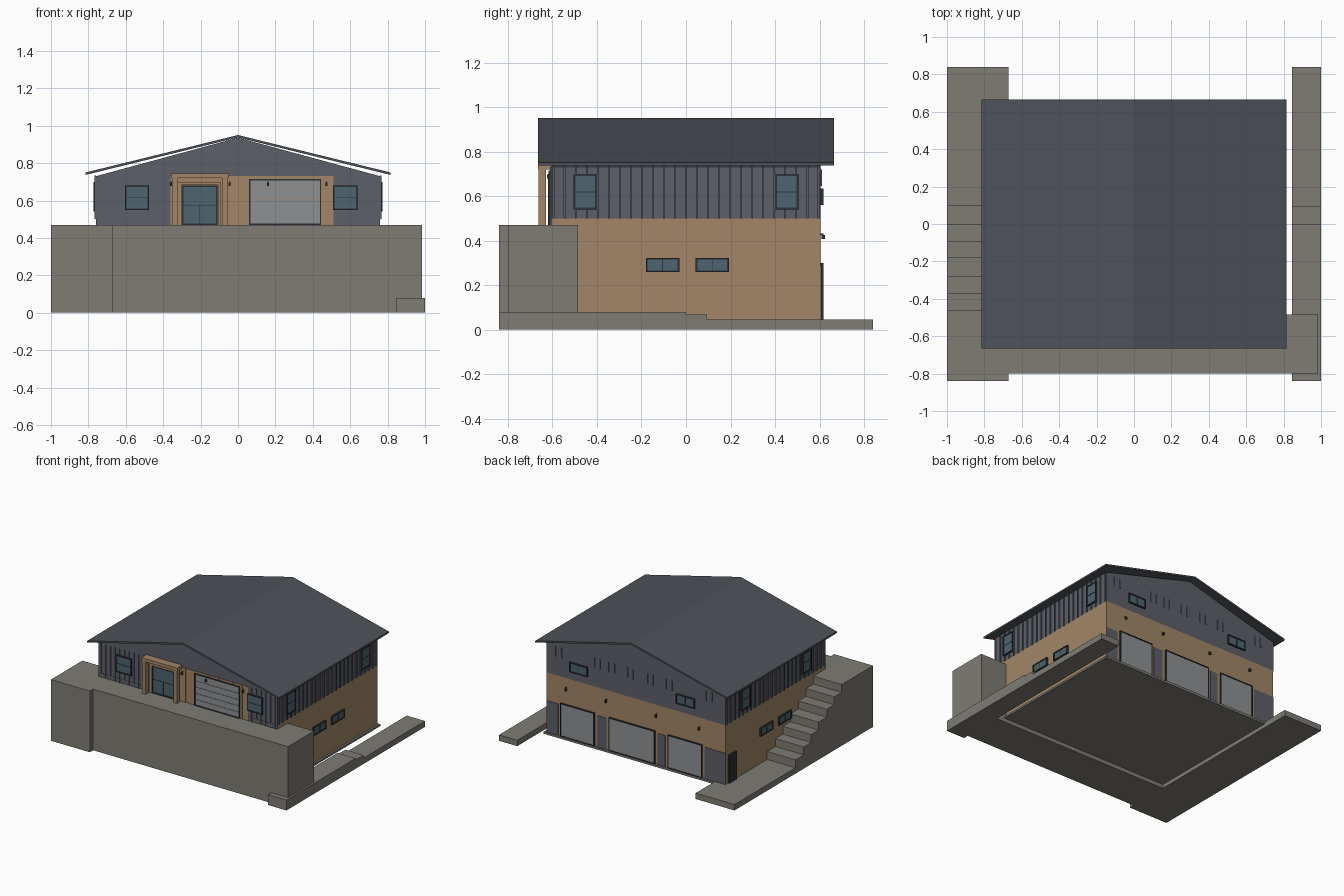
import bpy

if "Cube" in bpy.data.objects:
    bpy.data.objects.remove(bpy.data.objects["Cube"])

def mat(name, r, g, b):
    m = bpy.data.materials.new(name)
    m.diffuse_color = (r, g, b, 1)
    m.use_nodes = True
    m.node_tree.nodes["Principled BSDF"].inputs["Base Color"].default_value = m.diffuse_color
    return m

ROOF = mat("roof_metal", 0.075, 0.085, 0.10)
WALL = mat("grey_siding", 0.11, 0.115, 0.14)
TAN = mat("tan_siding", 0.36, 0.24, 0.135)
CONC = mat("concrete", 0.21, 0.20, 0.175)
GLASS = mat("glass", 0.075, 0.13, 0.16)
DOOR = mat("door_panel", 0.27, 0.28, 0.29)
DARK = mat("dark_trim", 0.025, 0.03, 0.035)

W, D = 0.76, 0.605          # half width and half depth of the walls

def boxes(name, parts):
    """One object from (x0, x1, y0, y1, z0, z1, material) boxes."""
    verts, faces, ids, mats = [], [], [], []
    for x0, x1, y0, y1, z0, z1, m in parts:
        n = len(verts)
        verts += [(x, y, z) for z in (z0, z1) for x, y in
                  ((x0, y0), (x1, y0), (x1, y1), (x0, y1))]
        if m not in mats:
            mats.append(m)
        for f in ((3, 2, 1, 0), (4, 5, 6, 7), (0, 1, 5, 4),
                  (1, 2, 6, 5), (2, 3, 7, 6), (3, 0, 4, 7)):
            faces.append([n + i for i in f])
            ids.append(mats.index(m))
    return make(name, verts, faces, mats, ids)

def make(name, verts, faces, mats, ids=None):
    me = bpy.data.meshes.new(name)
    me.from_pydata(verts, [], faces)
    for m in mats:
        me.materials.append(m)
    if ids:
        me.polygons.foreach_set("material_index", ids)
    ob = bpy.data.objects.new(name, me)
    bpy.context.collection.objects.link(ob)
    return ob

def prism(name, profile, axis, a, b, m):
    """Extrude a profile: axis 'y' takes (x, z) points, axis 'x' takes (y, z)."""
    n = len(profile)
    verts = [(p, t, z) if axis == 'y' else (t, p, z) for t in (a, b) for p, z in profile]
    faces = [list(range(n)), list(range(2 * n - 1, n - 1, -1))]
    faces += [[(i + 1) % n, i, i + n, (i + 1) % n + n] for i in range(n)]
    ob = make(name, verts, faces, [m])
    import bmesh
    bm = bmesh.new()
    bm.from_mesh(ob.data)
    bmesh.ops.recalc_face_normals(bm, faces=bm.faces)
    bm.to_mesh(ob.data)
    bm.free()
    return ob

def on(side, u0, u1, z0, z1, d0, d1, m):
    """Box on a wall: u along the wall, d outward from it."""
    if side == "front":
        return (u0, u1, -D - d1, -D - d0, z0, z1, m)
    if side == "back":
        return (u0, u1, D + d0, D + d1, z0, z1, m)
    if side == "right":
        return (W + d0, W + d1, u0, u1, z0, z1, m)
    return (-W - d1, -W - d0, u0, u1, z0, z1, m)

def frame(side, u0, u1, z0, z1, t, d, m):
    return [on(side, u0, u0 + t, z0, z1, 0, d, m), on(side, u1 - t, u1, z0, z1, 0, d, m),
            on(side, u0 + t, u1 - t, z1 - t, z1, 0, d, m),
            on(side, u0 + t, u1 - t, z0, z0 + t, 0, d, m)]

def window(name, side, u0, u1, z0, z1, upright=False):
    p = frame(side, u0, u1, z0, z1, 0.008, 0.013, DARK)
    p.append(on(side, u0 + .008, u1 - .008, z0 + .008, z1 - .008, 0, 0.009, GLASS))
    u, z = (u0 + u1) / 2, (z0 + z1) / 2
    if upright:
        p.append(on(side, u - .002, u + .002, z0 + .008, z1 - .008, 0, .011, DARK))
    else:
        p.append(on(side, u0 + .008, u1 - .008, z - .002, z + .002, 0, .011, DARK))
    boxes(name, p)

def garage_door(name, side, u0, u1, z0, z1, rows):
    p = frame(side, u0, u1, z0, z1, 0.007, 0.012, DARK)
    h = (z1 - z0 - .007) / rows
    for i in range(rows):
        p.append(on(side, u0 + .007, u1 - .007, z0 + h * i + .001, z0 + h * (i + 1) - .001,
                    0, .009, DOOR))
    boxes(name, p)

def lamp(name, side, u, z):
    boxes(name, [on(side, u - .006, u + .006, z - .012, z + .006, .005, .02, DARK),
                 on(side, u - .004, u + .004, z + .006, z + .012, 0, .012, DARK)])

# Site: retaining blocks, stairs, side path
boxes("front_retaining_block", [(-0.67, 0.985, -0.80, -0.485, 0, 0.47, CONC)])
steps = [-0.46, -0.37, -0.28, -0.18, -0.09, 0.0, 0.10]
prof, rise = [(-0.84, 0), (-0.84, 0.47)], (0.47 - 0.045) / 7
for i, y in enumerate(steps):
    prof += [(y, 0.47 - rise * i), (y, 0.47 - rise * (i + 1))]
prof += [(0.84, 0.045), (0.84, 0)]
prism("left_stairs", prof, 'x', -1, -0.67, CONC)
prism("right_path", [(-0.84, 0), (-0.84, 0.08), (0, 0.08), (0, 0.068), (0.095, 0.068),
                     (0.095, 0.045), (0.84, 0.045), (0.84, 0)], 'x', 0.845, 1, CONC)
boxes("floor_slab", [(-0.775, 0.775, -0.615, 0.62, 0.03, 0.045, CONC)])

# House body and roof
boxes("lower_storey", [(-W, W, -D, D, 0.045, 0.50, TAN)])
prism("upper_storey", [(-W, 0.50), (W, 0.50), (W, 0.73), (0, 0.936), (-W, 0.73)],
      'y', -D, D, WALL)
prism("roof", [(-0.815, 0.737), (0, 0.937), (0.815, 0.737), (0.815, 0.75),
               (0, 0.95), (-0.815, 0.75)], 'y', -0.665, 0.665, ROOF)

# Front cladding
boxes("front_siding", [on("front", -W, W, 0.46, 0.50, 0, .002, WALL),
                       on("front", -0.36, 0.51, 0.46, 0.73, 0, .004, TAN)])

# Battens
for side in ("left", "right"):
    n = 25
    boxes(side + "_battens", [on(side, u - .004, u + .004, 0.50, 0.735, 0, .007, WALL)
                              for u in [-0.595 + 1.19 * i / (n - 1) for i in range(n)]])
boxes("front_battens", [on("front", u - .003, u + .003, 0.47, 0.73, 0, .006,
                           TAN if -0.36 < u < 0.51 else WALL)
                        for u in [-0.74 + 0.04 * i for i in range(38)]])
boxes("back_battens", [on("back", u + s - .004, u + s + .004, 0.645, 0.72, 0, .006, WALL)
                       for u in (-0.62, -0.28, -0.12, 0.05, 0.21, 0.33, 0.66)
                       for s in (-0.025, 0.025)])

# Windows
window("front_window_left", "front", -0.605, -0.475, 0.55, 0.68)
window("front_window_right", "front", 0.508, 0.638, 0.55, 0.68)
window("back_window_left", "back", 0.41, 0.56, 0.56, 0.635, True)
window("back_window_right", "back", -0.50, -0.345, 0.56, 0.635, True)
for side, c in (("right", 0.453), ("left", 0.37)):
    for s, tag in ((-1, "front"), (1, "back")):
        window(f"{side}_{tag}_upper_window", side, s * c - .052, s * c + .052, 0.54, 0.698)
    window(side + "_lower_window_a", side, -0.18, -0.03, 0.258, 0.322, True)
    window(side + "_lower_window_b", side, 0.043, 0.193, 0.258, 0.322, True)

# Doors
garage_door("front_garage_door", "front", 0.06, 0.445, 0.47, 0.715, 5)
for i, (a, b) in enumerate(((0.35, 0.64), (-0.165, 0.225), (-0.565, -0.275))):
    garage_door(f"back_garage_door_{i + 1}", "back", a, b, 0.045, 0.30, 1)
boxes("left_side_door", [on("left", 0.485, 0.575, 0.045, 0.26, 0, .012, DARK)])
window("entry_door", "front", -0.30, -0.11, 0.47, 0.68)
boxes("entry_door_mullion", [on("front", -.207, -.203, 0.478, 0.575, 0, .012, DARK)])
boxes("back_grey_panels", [on("back", a, b, 0.045, 0.285, 0, .004, WALL)
                           for a, b in ((0.66, W), (0.25, 0.33), (-0.25, -0.185),
                                        (-W, -0.585))])

# Entry porch frame
boxes("porch_frame", [on("front", -0.35, -0.32, 0.47, 0.72, 0.025, 0.058, TAN),
                      on("front", -0.085, -0.055, 0.47, 0.72, 0.025, 0.058, TAN),
                      on("front", -0.355, -0.05, 0.72, 0.745, 0, 0.06, TAN)]
      + frame("front", -0.32, -0.09, 0.45, 0.70, 0.018, 0.015, TAN))

# Wall lamps
for i, u in enumerate((-0.358, -0.045, 0.16, 0.473)):
    lamp(f"front_lamp_{i + 1}", "front", u, 0.69)
for i, u in enumerate((0.59, 0.25, -0.175, -0.54)):
    lamp(f"back_lamp_{i + 1}", "back", u, 0.42)
